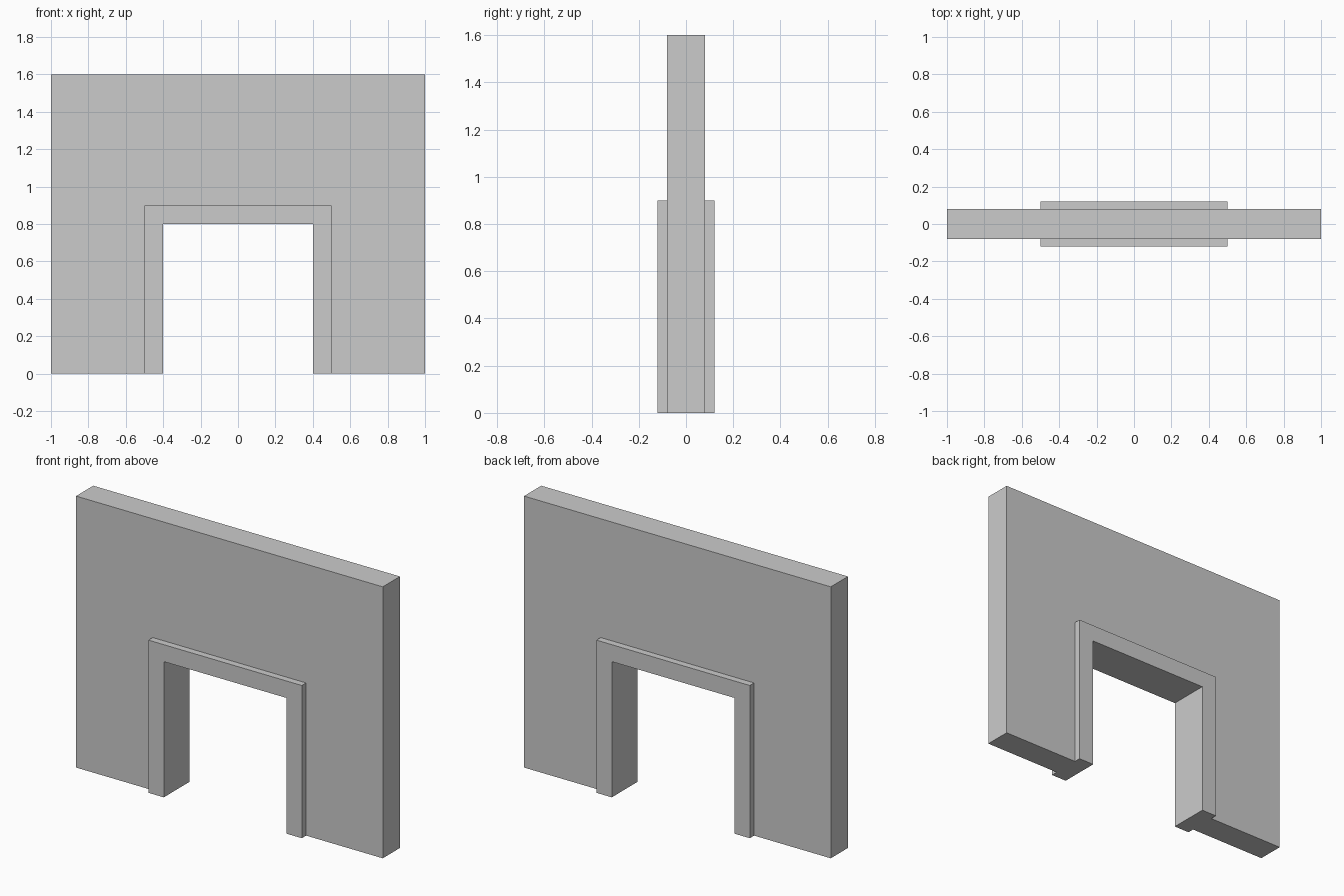
import bpy, bmesh, math

if "Cube" in bpy.data.objects:
    bpy.data.objects.remove(bpy.data.objects["Cube"])

# Cross-section of wall plus door trim: (half width, height, y), swept around the opening
section = [(1.0, 1.6, -0.08), (0.5, 0.9, -0.08), (0.5, 0.9, -0.12), (0.4, 0.8, -0.12),
           (0.4, 0.8, 0.12), (0.5, 0.9, 0.12), (0.5, 0.9, 0.08), (1.0, 1.6, 0.08)]
# Stations: left foot, left top corner, right top corner, right foot
stations = [(-1, 0), (-1, 1), (1, 1), (1, 0)]

bm = bmesh.new()
rings = [[bm.verts.new((sx * w, y, sz * h)) for w, h, y in section] for sx, sz in stations]
n = len(section)
for a, b in zip(rings, rings[1:]):
    for i in range(n):
        j = (i + 1) % n
        bm.faces.new((a[i], a[j], b[j], b[i]))

# Feet
bm.faces.new(rings[0])
bm.faces.new(rings[-1])

# Merge coplanar faces so the wall and trim are flat, clean sheets
bmesh.ops.recalc_face_normals(bm, faces=bm.faces[:])
bmesh.ops.dissolve_limit(bm, angle_limit=math.radians(1), verts=bm.verts[:], edges=bm.edges[:])

mesh = bpy.data.meshes.new("doorway_wall")
bm.to_mesh(mesh)
bm.free()

# Single plain grey
grey = bpy.data.materials.new("light_grey")
grey.diffuse_color = (0.6, 0.6, 0.6, 1)
grey.use_nodes = True
grey.node_tree.nodes["Principled BSDF"].inputs["Base Color"].default_value = grey.diffuse_color
mesh.materials.append(grey)
wall = bpy.data.objects.new("doorway_wall", mesh)
bpy.context.collection.objects.link(wall)
